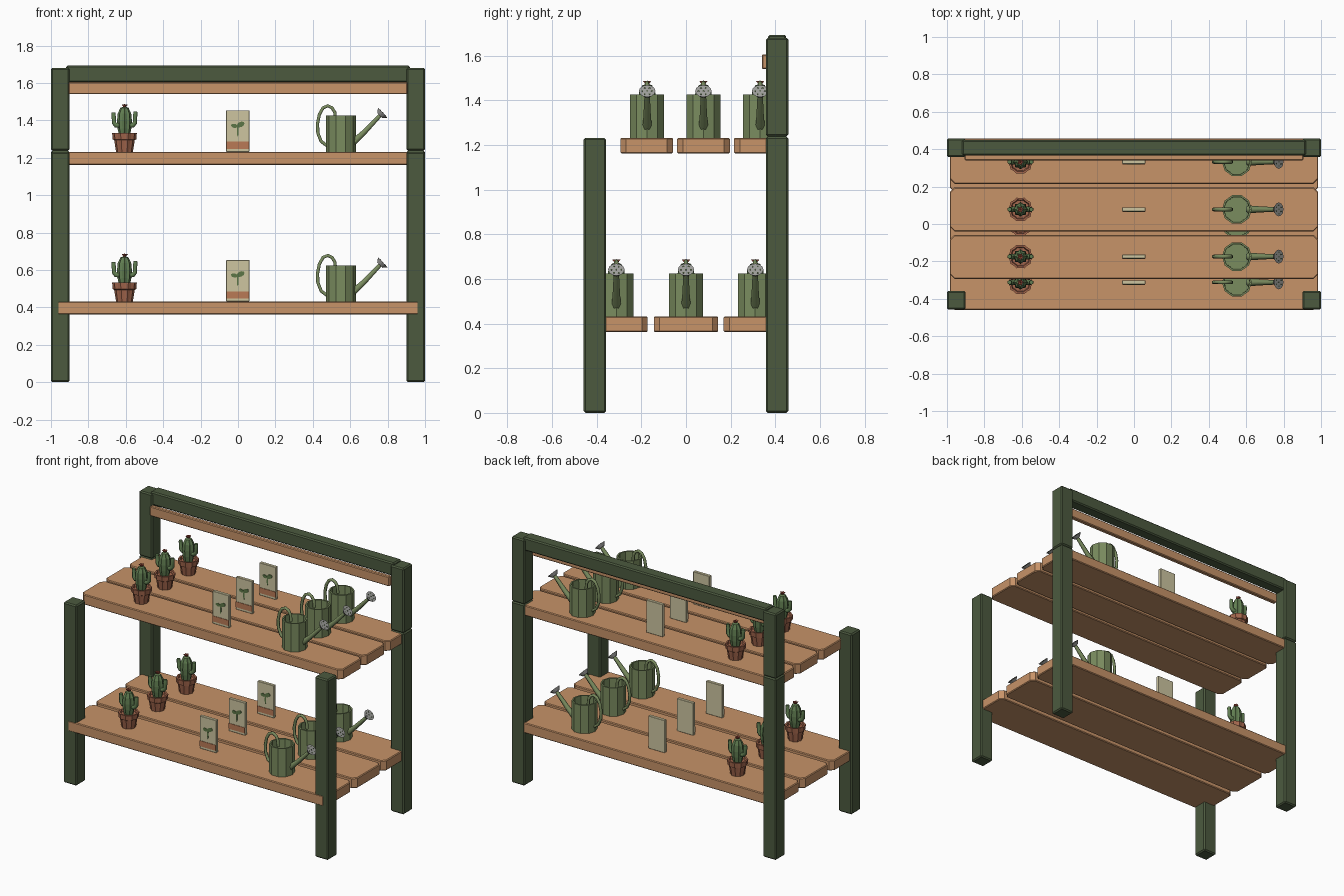
import bpy, bmesh, math
from mathutils import Matrix, Vector

if "Cube" in bpy.data.objects:
    bpy.data.objects.remove(bpy.data.objects["Cube"])


def mat(name, r, g, b):
    def lin(c):
        c /= 255
        return c / 12.92 if c <= 0.04045 else ((c + 0.055) / 1.055) ** 2.4
    m = bpy.data.materials.new(name)
    m.diffuse_color = (lin(r), lin(g), lin(b), 1)
    m.use_nodes = True
    m.node_tree.nodes["Principled BSDF"].inputs["Base Color"].default_value = m.diffuse_color
    return m


DARK = mat("dark_green", 76, 90, 63)
WOOD = mat("wood", 199, 147, 104)
CAN = mat("can_green", 122, 140, 95)
CACTUS = mat("cactus_green", 98, 127, 82)
POT = mat("terracotta", 164, 103, 77)
CARD = mat("card_beige", 205, 197, 160)
BAND = mat("band_orange", 186, 122, 86)
LEAF = mat("leaf_green", 92, 118, 70)
GREY = mat("grey_metal", 158, 158, 155)
RED = mat("flower_red", 165, 80, 62)


def finish(bm, name, material):
    bmesh.ops.remove_doubles(bm, verts=bm.verts, dist=1e-5)
    bmesh.ops.recalc_face_normals(bm, faces=bm.faces)
    me = bpy.data.meshes.new(name)
    bm.to_mesh(me)
    bm.free()
    me.materials.append(material)
    return me


def place(me, name, loc=(0, 0, 0)):
    ob = bpy.data.objects.new(name, me)
    ob.location = loc
    bpy.context.scene.collection.objects.link(ob)
    return ob


def box(name, lo, hi, material, bevel=0.0):
    bm = bmesh.new()
    lo, hi = Vector(lo), Vector(hi)
    bmesh.ops.create_cube(bm, size=1, matrix=Matrix.Translation((lo + hi) / 2)
                          @ Matrix.Diagonal((*(hi - lo), 1)))
    if bevel:
        bmesh.ops.bevel(bm, geom=bm.edges[:], offset=bevel, segments=1, affect='EDGES')
    return finish(bm, name, material)


def plank(name, half, y0, y1, z0, z1, cut=0.026):
    # board with clipped corners and softened top edges
    bm = bmesh.new()
    pts = [(-half, y0 + cut), (-half + cut, y0), (half - cut, y0), (half, y0 + cut),
           (half, y1 - cut), (half - cut, y1), (-half + cut, y1), (-half, y1 - cut)]
    f = bm.faces.new([bm.verts.new((x, y, z0)) for x, y in pts])
    top = bmesh.ops.extrude_face_region(bm, geom=[f])["geom"]
    bmesh.ops.translate(bm, vec=(0, 0, z1 - z0),
                        verts=[g for g in top if isinstance(g, bmesh.types.BMVert)])
    rims = [e for e in bm.edges if abs(e.verts[0].co.z - e.verts[1].co.z) < 1e-6]
    bmesh.ops.bevel(bm, geom=rims, offset=0.005, segments=1, affect='EDGES')
    return finish(bm, name, WOOD)


def lathe(name, profile, sides, material, rib=1.0):
    # revolve (radius, z) points; odd columns are scaled by rib
    bm = bmesh.new()
    rings = []
    for r, z in profile:
        ring = []
        for i in range(sides):
            a = 2 * math.pi * i / sides
            k = r * (rib if i % 2 else 1)
            ring.append(bm.verts.new((k * math.cos(a), k * math.sin(a), z)))
        rings.append(ring)
    for a, b in zip(rings, rings[1:]):
        for i in range(sides):
            j = (i + 1) % sides
            bm.faces.new((a[i], a[j], b[j], b[i]))
    return finish(bm, name, material)


def tube(name, pts, material, radius, taper=1.0):
    # round tube through points in the xz plane
    cu = bpy.data.curves.new(name, 'CURVE')
    cu.dimensions = '3D'
    cu.bevel_depth, cu.bevel_resolution, cu.use_fill_caps = radius, 1, True
    sp = cu.splines.new('POLY')
    sp.points.add(len(pts) - 1)
    for i, (x, z) in enumerate(pts):
        sp.points[i].co = (x, 0, z, 1)
        sp.points[i].radius = 1 + (taper - 1) * i / (len(pts) - 1)
    ob = bpy.data.objects.new(name, cu)
    bpy.context.scene.collection.objects.link(ob)
    bpy.context.view_layer.update()
    me = bpy.data.meshes.new_from_object(ob.evaluated_get(bpy.context.evaluated_depsgraph_get()))
    bpy.data.objects.remove(ob)
    me.materials.clear()
    me.materials.append(material)
    return me


# Frame: posts, top rail and hanging strip
for s, side in ((-1, "left"), (1, "right")):
    x0, x1 = sorted((s * 0.9, s * 1.0))
    for part, y0, z0, z1 in (("front_post", -0.458, 0, 1.232), ("back_post", 0.358, 0, 1.238),
                             ("back_post_upper", 0.358, 1.238, 1.68)):
        n = f"{part}_{side}"
        place(box(n, (x0, y0, z0), (x1, y0 + 0.1, z1), DARK, 0.008), n)
place(box("top_rail", (-0.92, 0.367, 1.603), (0.92, 0.449, 1.693), DARK, 0.008), "top_rail")
place(box("hanging_strip", (-0.905, 0.34, 1.54), (0.905, 0.37, 1.606), WOOD, 0.005), "hanging_strip")

# Shelf boards
for label, z, width, centers in (("lower", 0.362, 0.288, (-0.316, 0, 0.312)),
                                 ("upper", 1.162, 0.236, (-0.176, 0.078, 0.333))):
    for i, c in enumerate(centers):
        n = f"{label}_shelf_board_{i}"
        place(plank(n, 0.985, c - width / 2, c + width / 2, z, z + 0.07), n)

# Potted cactus parts
CX = -0.607
parts = []
parts.append((lathe("plant_pot", [(0, 0), (0.045, 0), (0.055, 0.062), (0.063, 0.066), (0.066, 0.1),
                                  (0.055, 0.1), (0.05, 0.085), (0, 0.085)], 20, POT, 0.92), CX))
parts.append((lathe("cactus_body", [(0.028, 0.083), (0.037, 0.125), (0.04, 0.165), (0.036, 0.205),
                                    (0.022, 0.235), (0, 0.243)], 16, CACTUS, 0.82), CX))
for s, side, top in ((-1, "left", 0.21), (1, "right", 0.216)):
    arm = [(s * 0.02, 0.14), (s * 0.046, 0.142), (s * 0.056, 0.155), (s * 0.058, top - 0.01),
           (s * 0.058, top)]
    parts.append((tube(f"cactus_arm_{side}", arm, CACTUS, 0.0155, 0.75), CX))
parts.append((lathe("cactus_flower", [(0, 0.238), (0.008, 0.24), (0.019, 0.254), (0.006, 0.25),
                                      (0, 0.258)], 10, RED, 0.6), CX))

# Seed card with band and sprout plates
parts.append((box("seed_card", (-0.063, -0.011, 0), (0.061, 0.011, 0.222), CARD, 0.002), 0))
parts.append((box("card_band", (-0.062, -0.014, 0.016), (0.06, -0.009, 0.054), BAND), 0))
bm = bmesh.new()
for x, z, rx, rz, turn in ((-0.02, 0.139, 0.018, 0.011, 0.2), (0.014, 0.146, 0.022, 0.014, -0.45),
                           (-0.001, 0.112, 0.005, 0.03, 0)):
    bmesh.ops.create_cone(bm, cap_ends=True, segments=10, radius1=1, radius2=1, depth=1,
                          matrix=Matrix.Translation((x, -0.0115, z)) @ Matrix.Rotation(turn, 4, 'Y')
                          @ Matrix.Diagonal((rx, 0.005, rz, 1)) @ Matrix.Rotation(math.pi / 2, 4, 'X'))
parts.append((finish(bm, "card_sprout", LEAF), 0))

# Watering can: open body, handle, spout, rose with holes
WX = 0.55
parts.append((lathe("can_body", [(0, 0), (0.08, 0), (0.08, 0.193), (0.07, 0.193), (0.068, 0.015),
                                 (0, 0.015)], 10, CAN), WX))
parts.append((tube("can_handle", [(-0.07, 0.03), (-0.105, 0.055), (-0.123, 0.1), (-0.125, 0.15),
                                  (-0.115, 0.2), (-0.095, 0.235), (-0.07, 0.246), (-0.047, 0.235),
                                  (-0.032, 0.21), (-0.028, 0.165)], CAN, 0.01), WX))
parts.append((tube("can_spout", [(0.06, 0.045), (0.125, 0.105), (0.215, 0.2)], CAN, 0.021, 0.55), WX))
axis = Vector((0.73, 0, 0.68)).normalized()
aim = Matrix.Translation((0.216, 0, 0.202)) @ axis.to_track_quat('Z', 'Y').to_matrix().to_4x4()
bm = bmesh.new()
bmesh.ops.create_cone(bm, cap_ends=True, segments=12, radius1=0.02, radius2=0.037, depth=0.022, matrix=aim)
parts.append((finish(bm, "can_rose", GREY), WX))
bm = bmesh.new()
for i in range(7):
    r, a = (0.022 if i else 0), i * math.pi / 3
    bmesh.ops.create_cone(bm, cap_ends=True, segments=6, radius1=0.0045, radius2=0.0045, depth=0.004,
                          matrix=aim @ Matrix.Translation((r * math.cos(a), r * math.sin(a), 0.0105)))
parts.append((finish(bm, "rose_holes", DARK), WX))

# One display set on every board
for label, z, ys in (("lower", 0.432, (-0.312, 0, 0.31)), ("upper", 1.232, (-0.174, 0.078, 0.332))):
    for i, y in enumerate(ys):
        for me, x in parts:
            place(me, f"{label}_{me.name}_{i}", (x, y, z))
